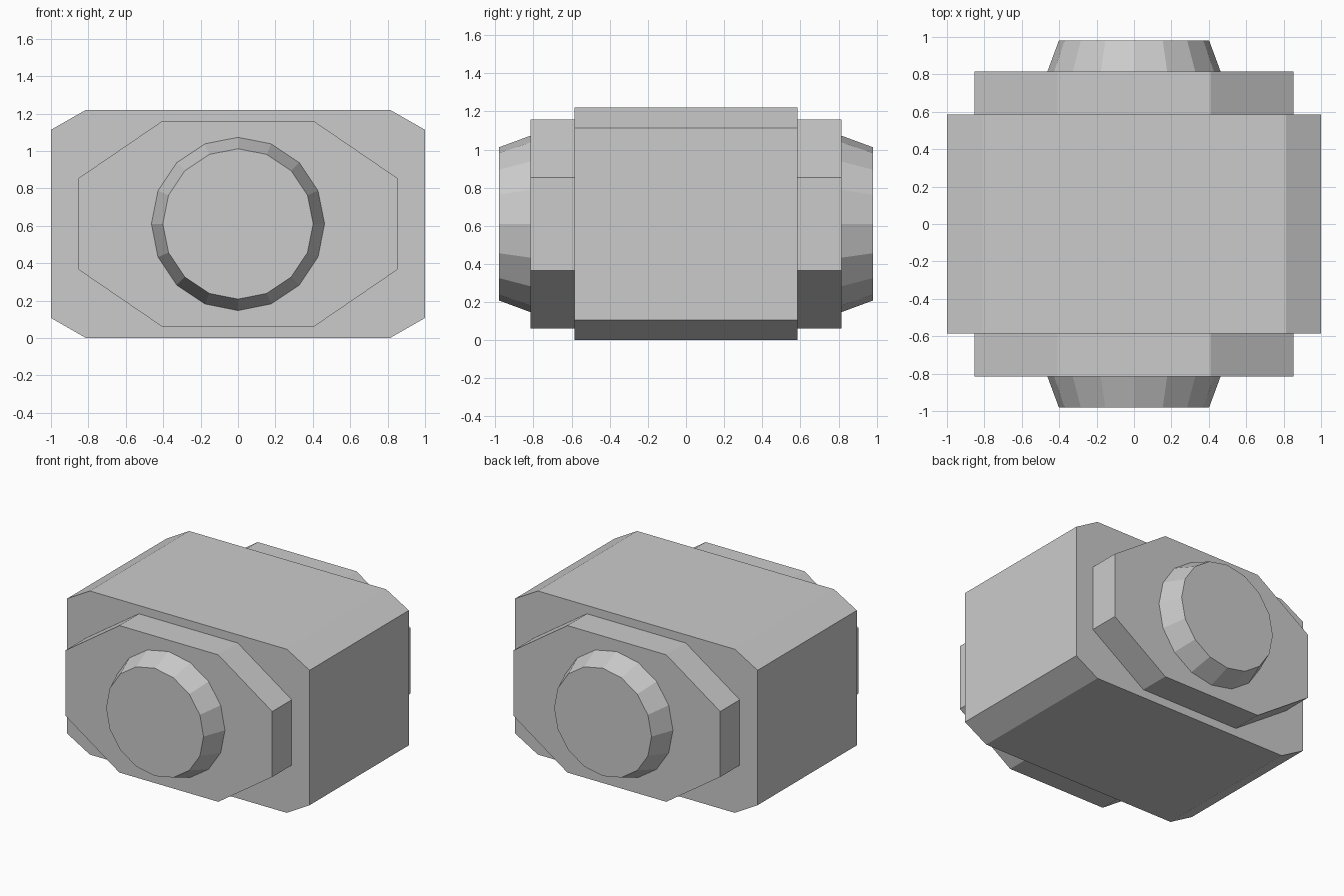
import bpy, bmesh
from math import sin, cos, pi

if "Cube" in bpy.data.objects:
    bpy.data.objects.remove(bpy.data.objects["Cube"])

MID_Z = 0.61


def loft(name, rings):
    """Solid from matching rings [(y, [(x, z), ...]), ...], z relative to MID_Z."""
    bm = bmesh.new()
    loops = [[bm.verts.new((x, y, MID_Z + z)) for x, z in pts] for y, pts in rings]
    for a, b in zip(loops, loops[1:]):
        for i in range(len(a)):
            j = (i + 1) % len(a)
            bm.faces.new((a[i], a[j], b[j], b[i]))
    bm.faces.new(loops[0])
    bm.faces.new(loops[-1])
    bmesh.ops.recalc_face_normals(bm, faces=bm.faces)
    mesh = bpy.data.meshes.new(name)
    bm.to_mesh(mesh)
    bm.free()
    obj = bpy.data.objects.new(name, mesh)
    bpy.context.collection.objects.link(obj)
    return obj


def octagon(half_w, half_h, flat_x, flat_z):
    quarter = [(half_w, flat_z), (flat_x, half_h)]
    upper = quarter + [(-x, z) for x, z in reversed(quarter)]
    return upper + [(-x, -z) for x, z in upper]


def circle(r, n=16):
    return [(r * sin(2 * pi * i / n), r * cos(2 * pi * i / n)) for i in range(n)]


# Main block with clipped long edges
block = octagon(1.0, 0.61, 0.813, 0.503)
loft("body", [(-0.585, block), (0.585, block)])

# Stepped plate and tapered round boss on both ends
plate = octagon(0.853, 0.548, 0.408, 0.244)
for side, s in (("front", -1), ("back", 1)):
    loft(side + "_plate", [(s * 0.585, plate), (s * 0.815, plate)])
    loft(side + "_boss", [(s * 0.815, circle(0.463)), (s * 0.98, circle(0.402))])
